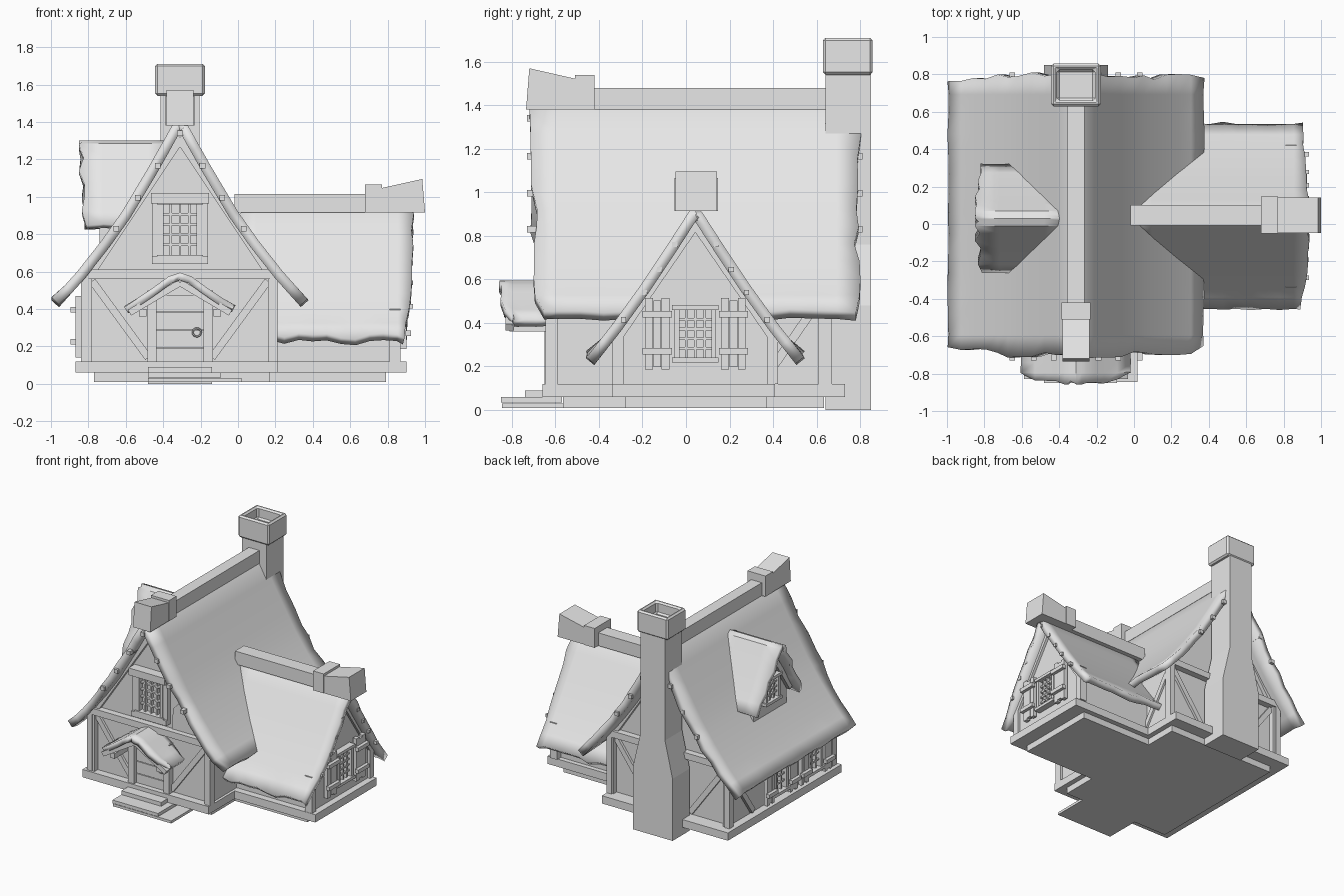
import bpy, bmesh, math, random
from mathutils import Matrix, Vector

random.seed(4)
cube = bpy.data.objects.get("Cube")
if cube:
    bpy.data.objects.remove(cube)

grey = bpy.data.materials.new("plain_grey")
grey.use_nodes = True
grey.diffuse_color = (0.8, 0.8, 0.8, 1)
grey.node_tree.nodes["Principled BSDF"].inputs["Base Color"].default_value = (0.8, 0.8, 0.8, 1)


def frame(x, y, degrees):
    """Local frame: x along the wall, y outward, z up."""
    return Matrix.Translation((x, y, 0)) @ Matrix.Rotation(math.radians(degrees), 4, 'Z')


WORLD = Matrix()


def finish(name, bm, m):
    mesh = bpy.data.meshes.new(name)
    bm.transform(m)
    bm.to_mesh(mesh)
    bm.free()
    mesh.materials.append(grey)
    obj = bpy.data.objects.new(name, mesh)
    bpy.context.collection.objects.link(obj)
    return obj


def prism(name, m, pts, y0, y1):
    """Extrude an x-z outline from y0 to y1."""
    bm = bmesh.new()
    face = bm.faces.new([bm.verts.new((x, y0, z)) for x, z in pts])
    out = bmesh.ops.extrude_face_region(bm, geom=[face])["geom"]
    verts = [v for v in out if isinstance(v, bmesh.types.BMVert)]
    bmesh.ops.translate(bm, verts=verts, vec=(0, y1 - y0, 0))
    bmesh.ops.recalc_face_normals(bm, faces=bm.faces)
    return finish(name, bm, m)


def box(name, m, x0, x1, y0, y1, z0, z1):
    return prism(name, m, [(x0, z0), (x1, z0), (x1, z1), (x0, z1)], y0, y1)


def beam(name, m, a, b, width, y0, y1):
    """Straight timber between two points in the wall plane."""
    a, b = Vector(a), Vector(b)
    d = (b - a).normalized() * width / 2
    n = Vector((-d.y, d.x))
    return prism(name, m, [a + n, a - n, b - n, b + n], y0, y1)


def gable(half, low, eave, top):
    return [(-half, low), (half, low), (half, eave), (0, top), (-half, eave)]


def roof(name, m, half, start, end, steps, thick, rag_end, rag_eave, flare=0.0):
    """Thatch shell swept along local y with ragged rakes and eaves."""
    fine = []
    for (x0, z0), (x1, z1) in zip(half, half[1:]):
        fine += [(x0, z0), ((x0 + x1) / 2, (z0 + z1) / 2)]
    fine.append(half[-1])
    profile = [(-x, z) for x, z in reversed(fine[1:])] + fine
    width = half[-1][0]
    slope = (Vector(half[-1]) - Vector(half[-2])).normalized()
    bm = bmesh.new()
    rows = []
    for i in range(steps + 1):
        t = i / steps
        row = []
        for k, (x, z) in enumerate(profile):
            y = start + (end - start) * t
            if i in (0, steps):
                sign = 1 if i else -1
                y += sign * (random.uniform(-rag_end, rag_end) - flare * abs(x / width) ** 3)
            if k in (0, len(profile) - 1):
                r = random.uniform(-rag_eave, rag_eave)
                x += math.copysign(slope.x * r, x)
                z += slope.y * r
            row.append(bm.verts.new((x, y, z)))
        rows.append(row)
    for r0, r1 in zip(rows, rows[1:]):
        for k in range(len(profile) - 1):
            bm.faces.new((r0[k], r0[k + 1], r1[k + 1], r1[k]))
    bm.normal_update()
    if sum(f.normal.z for f in bm.faces) < 0:
        bmesh.ops.reverse_faces(bm, faces=bm.faces)
    obj = finish(name, bm, m)
    solid = obj.modifiers.new("thickness", 'SOLIDIFY')
    solid.thickness, solid.offset = thick, -1
    bpy.ops.object.select_all(action='DESELECT')
    obj.select_set(True)
    bpy.context.view_layer.objects.active = obj
    bpy.ops.object.shade_smooth_by_angle(angle=math.radians(35))
    return obj


def ridge(name, m, start, neck, tip, z, half, cap_half, rise):
    """Ridge timber with a collar and a raised end cap."""
    box(name + "_beam", m, start, neck, -half, half, z, z + 0.1)
    box(name + "_collar", m, neck, neck + 0.09, -cap_half - 0.004, cap_half + 0.004, z, z + rise - 0.03)
    prism(name + "_cap", m, [(neck + 0.08, z), (tip, z), (tip - 0.015, z + rise),
                             (neck + 0.08, z + rise - 0.05)], -cap_half, cap_half)


def window(name, m, u, half, z0, z1, cols, rows, out):
    """Framed window with a lattice."""
    w = 0.022
    for s in (-1, 1):
        c = u + s * half
        box(name + "_jamb", m, c - w / 2, c + w / 2, -0.01, out, z0, z1)
    box(name + "_sill", m, u - half - w, u + half + w, -0.01, out + 0.01, z0 - w, z0)
    box(name + "_head", m, u - half - w, u + half + w, -0.01, out + 0.01, z1, z1 + w)
    for i in range(1, cols):
        c = u - half + 2 * half * i / cols
        box(name + "_bar", m, c - 0.006, c + 0.006, -0.01, out * 0.6, z0, z1)
    for i in range(1, rows):
        c = z0 + (z1 - z0) * i / rows
        box(name + "_bar", m, u - half, u + half, -0.01, out * 0.55, c - 0.006, c + 0.006)


def shutter(name, m, u, width, z0, z1):
    """Three uneven planks with two cross battens."""
    w = width / 3
    for i in range(3):
        a = u - width / 2 + i * w
        d = 0.012 * (i % 2)
        box(name + "_plank", m, a + 0.001, a + w - 0.001, 0.02, 0.05, z0 + d, z1 - d)
    for z in (z0 + 0.07, z1 - 0.09):
        box(name + "_batten", m, u - width / 2 - 0.01, u + width / 2 + 0.01, 0.045, 0.075, z, z + 0.03)


CX, AY = -0.31, 0.043
front, back = frame(CX, -0.6, 180), frame(CX, 0.62, 0)
west, east = frame(-0.82, 0, 90), frame(0.19, 0, -90)
side = frame(0.85, AY, -90)
main = frame(CX, 0, 0)

# Footings, sill timbers and walls
box("main_footing", WORLD, -0.77, 0.17, -0.565, 0.635, 0.01, 0.07)
box("annex_footing", WORLD, 0.1, 0.79, -0.28, 0.37, 0.01, 0.07)
box("main_sill", WORLD, -0.87, 0.21, -0.66, 0.73, 0.06, 0.12)
box("annex_sill", WORLD, 0.1, 0.9, -0.34, 0.41, 0.06, 0.12)
prism("main_walls", main, gable(0.5, 0.1, 0.54, 1.3), -0.6, 0.62)
prism("annex_walls", frame(0, AY, -90), gable(0.33, 0.1, 0.35, 0.85), 0.1, 0.85)

# Timber framing of the two main gables
for name, m in (("front", front), ("back", back)):
    box(name + "_floor_beam", m, -0.53, 0.53, -0.01, 0.05, 0.56, 0.61)
    for s in (-1, 1):
        box(name + "_post", m, s * 0.495 - 0.025, s * 0.495 + 0.025, -0.01, 0.04, 0.12, 0.56)
        beam(name + "_brace", m, (s * 0.47, 0.55), (s * 0.17, 0.14), 0.04, -0.01, 0.02)
        beam(name + "_rafter", m, (s * 0.48, 0.6), (0, 1.32), 0.06, -0.01, 0.03)

# Side wall posts and braces
for name, m, s in (("west", west, 1), ("east", east, -1)):
    for u in (-0.62 * s, 0.645 * s):
        box(name + "_post", m, u - 0.025, u + 0.025, -0.02, 0.02, 0.12, 0.56)
    beam(name + "_brace", m, (s * 0.61, 0.5), (s * 0.36, 0.14), 0.04, -0.01, 0.015)
for s in (-1, 1):
    box("annex_post", side, s * 0.355 - 0.025, s * 0.355 + 0.025, -0.04, 0.02, 0.12, 0.4)
    beam("annex_rafter", side, (s * 0.35, 0.35), (0, 0.86), 0.05, -0.01, 0.02)

# Thatched roofs
roof("main_roof", main, [(0, 1.41), (0.04, 1.385), (0.17, 1.155), (0.31, 0.92), (0.42, 0.765),
                         (0.55, 0.6), (0.68, 0.455)], -0.7, 0.8, 14, 0.055, 0.022, 0.012, 0.03)
roof("annex_roof", frame(0, AY, -90), [(0, 0.935), (0.03, 0.91), (0.14, 0.74), (0.25, 0.575), (0.38, 0.395),
                                       (0.49, 0.255)], 0.02, 0.93, 12, 0.05, 0.01, 0.022, 0.035)
roof("dormer_roof", frame(0, 0.03, 90), [(0, 1.3), (0.04, 1.285), (0.12, 1.14), (0.2, 1.0), (0.29, 0.85)],
     0.36, 0.84, 4, 0.04, 0.015, 0.008, 0.03)
roof("porch_roof", frame(CX, 0, 180), [(0, 0.595), (0.06, 0.575), (0.15, 0.51), (0.29, 0.415)],
     0.58, 0.85, 5, 0.04, 0.012, 0.01, 0.05)

# Purlin ends
for s in (-1, 1):
    for x, z in ((0, 1.34), (0.12, 1.165), (0.225, 0.995), (0.34, 0.83)):
        box("main_purlin_end", main, s * x - 0.015, s * x + 0.015, -0.73, 0.81, z - 0.015, z + 0.015)
    for x, z in ((0, 0.88), (0.095, 0.76), (0.165, 0.645), (0.235, 0.54), (0.33, 0.415)):
        box("annex_purlin_end", side, s * x - 0.012, s * x + 0.012, -0.3, 0.085, z - 0.012, z + 0.012)

# Ridge timbers
ridge("main_ridge", frame(CX, 0, -90), -0.66, 0.42, 0.735, 1.38, 0.045, 0.073, 0.19)
ridge("annex_ridge", frame(0, 0.047, 0), -0.02, 0.68, 1.0, 0.915, 0.055, 0.095, 0.18)

# Chimney
prism("chimney_stack", main, [(-0.17, 0), (0.17, 0), (0.17, 0.48), (0.105, 0.76), (0.105, 1.56),
                              (-0.105, 1.56), (-0.105, 0.76), (-0.17, 0.48)], 0.64, 0.85)
bm = bmesh.new()
bmesh.ops.create_cube(bm, size=1)
bmesh.ops.transform(bm, matrix=Matrix.Translation((0, 0.743, 1.625)) @ Matrix.Diagonal((0.265, 0.228, 0.17, 1)),
                    verts=bm.verts)
bm.normal_update()
top = max(bm.faces, key=lambda f: f.calc_center_median().z)
bmesh.ops.inset_individual(bm, faces=[top], thickness=0.045)
flue = bmesh.ops.extrude_discrete_faces(bm, faces=[top])["faces"][0]
bmesh.ops.translate(bm, verts=flue.verts, vec=(0, 0, -0.09))
cap = finish("chimney_cap", bm, main)
bevel = cap.modifiers.new("worn_edges", 'BEVEL')
bevel.width, bevel.segments = 0.012, 1

# Front window and bare plaster patch
window("front_window", front, 0, 0.1, 0.69, 0.96, 4, 5, 0.04)
for s in (-1, 1):
    box("front_window_board", front, s * 0.13 - 0.02, s * 0.13 + 0.02, -0.01, 0.035, 0.65, 0.97)
box("front_window_ledge", front, -0.15, 0.15, -0.01, 0.05, 0.64, 0.68)
box("front_window_lintel", front, -0.155, 0.155, -0.01, 0.075, 0.965, 1.02)
prism("plaster_patch", front, [(-0.17, 0.61), (-0.18, 0.77), (-0.22, 0.81), (-0.29, 0.85), (-0.4, 0.61)], -0.01, 0.008)

# Door, porch brackets and steps
for i in range(4):
    z = 0.1 + i * 0.095
    box("door_plank", front, -0.125, 0.125, -0.01, 0.02, z, z + 0.09)
for s in (-1, 1):
    box("door_post", front, s * 0.15 - 0.025, s * 0.15 + 0.025, -0.01, 0.05, 0.06, 0.5)
    box("porch_beam", front, s * 0.2 - 0.02, s * 0.2 + 0.02, -0.01, 0.21, 0.36, 0.4)
    beam("porch_rafter", front, (s * 0.27, 0.38), (0, 0.54), 0.035, 0.19, 0.23)
bpy.ops.mesh.primitive_torus_add(location=(-0.22, -0.63, 0.275), rotation=(math.pi / 2, 0, 0), major_radius=0.022,
                                 minor_radius=0.005, major_segments=16, minor_segments=6)
bpy.context.object.name = "door_ring"
bpy.context.object.data.materials.append(grey)
box("upper_step", WORLD, -0.48, -0.14, -0.74, -0.57, 0.06, 0.09)
box("middle_step", WORLD, -0.48, -0.09, -0.85, -0.57, 0.035, 0.06)
box("lower_step", WORLD, -0.48, 0.02, -0.845, -0.56, 0.01, 0.03)

# Shuttered windows on the side walls
window("annex_window", side, 0, 0.085, 0.24, 0.46, 4, 5, 0.04)
for s in (-1, 1):
    shutter("annex_shutter", side, s * 0.175, 0.115, 0.185, 0.515)
for u in (0.06, -0.36):
    window("west_window", west, u, 0.075, 0.19, 0.41, 3, 4, 0.04)
    for s in (-1, 1):
        shutter("west_shutter", west, u + s * 0.142, 0.09, 0.14, 0.47)

# Dormer wall and window
dormer = frame(-0.74, 0.03, 90)
prism("dormer_wall", dormer, gable(0.2, 0.72, 0.9, 1.22), -0.25, 0)
window("dormer_window", dormer, 0, 0.075, 0.86, 1.02, 3, 4, 0.03)
for s in (-1, 1):
    beam("dormer_rafter", dormer, (s * 0.22, 0.87), (0, 1.2), 0.04, -0.02, 0.03)
